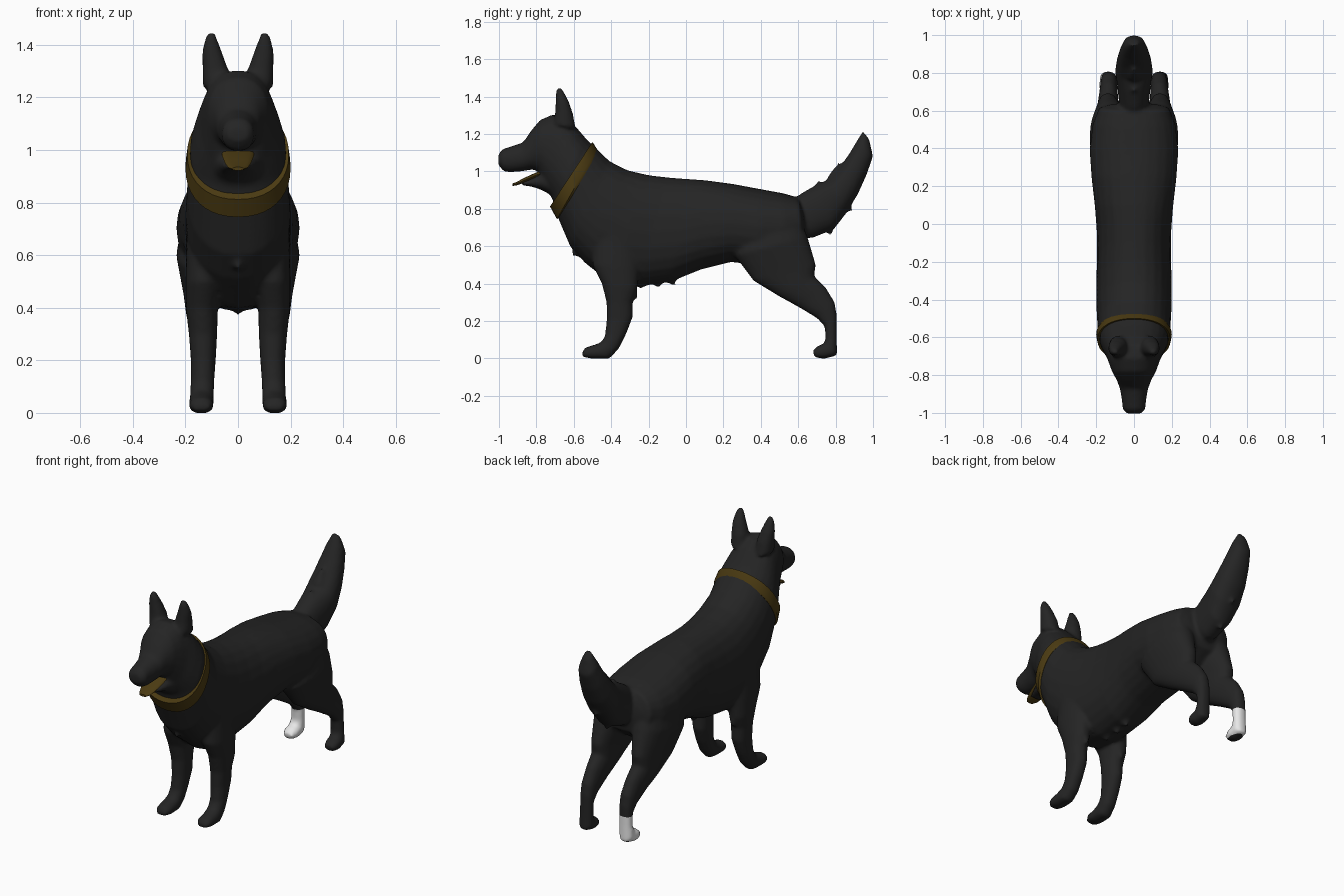
import bpy
import bmesh
from math import sin, cos, pi, copysign
from mathutils import Vector

cube = bpy.data.objects.get("Cube")
if cube:
    bpy.data.objects.remove(cube, do_unlink=True)


def make_material(name, colour):
    mat = bpy.data.materials.new(name)
    mat.use_nodes = True
    rgba = (*colour, 1.0)
    mat.diffuse_color = rgba
    mat.node_tree.nodes["Principled BSDF"].inputs["Base Color"].default_value = rgba
    return mat


black = make_material("black coat", (0.018, 0.018, 0.018))
white = make_material("white sock", (0.8, 0.8, 0.8))
gold = make_material("dark gold", (0.07, 0.043, 0.006))


def loft(bm, sections, side=1, sides=24, power=0.9):
    """Skin sections given as: upper y, z, lower y, z, half width, centre x."""
    rings = []
    for uy, uz, ly, lz, half, *centre in sections:
        upper, lower = Vector((0, uy, uz)), Vector((0, ly, lz))
        mid, arm = (upper + lower) / 2, (upper - lower) / 2
        mid.x = side * (centre[0] if centre else 0)
        ring = []
        for i in range(sides):
            c, s = cos(2 * pi * i / sides), sin(2 * pi * i / sides)
            c, s = (copysign(abs(v) ** power, v) for v in (c, s))
            ring.append(bm.verts.new(mid + arm * c + Vector((half * s, 0, 0))))
        rings.append(ring)
    faces = [bm.faces.new(rings[0]), bm.faces.new(rings[-1])]
    for a, b in zip(rings, rings[1:]):
        for i in range(sides):
            j = (i + 1) % sides
            faces.append(bm.faces.new((a[i], a[j], b[j], b[i])))
    bmesh.ops.recalc_face_normals(bm, faces=faces)


def tuft(bm, root, tip, radius, x=0.0):
    """A pointed lock of fur in the side plane."""
    root, tip = Vector(root), Vector(tip)
    along = (tip - root).normalized()
    across = Vector((-along.y, along.x))
    rows = []
    for centre, size in ((root, radius), (tip, radius * 0.15)):
        a, b = centre + across * size, centre - across * size
        rows.append((a.x, a.y, b.x, b.y, size, abs(x)))
    loft(bm, rows, side=copysign(1, x), sides=10)


def make_object(name, bm, materials):
    mesh = bpy.data.meshes.new(name)
    bm.to_mesh(mesh)
    bm.free()
    for mat in materials:
        mesh.materials.append(mat)
    obj = bpy.data.objects.new(name, mesh)
    bpy.context.collection.objects.link(obj)
    return obj


def select_only(obj):
    bpy.ops.object.select_all(action="DESELECT")
    obj.select_set(True)
    bpy.context.view_layer.objects.active = obj


torso = [
    (-.53, 1.17, -.72, .87, .175),
    (-.48, 1.125, -.69, .765, .19),
    (-.41, 1.055, -.62, .6, .195),
    (-.31, 1.005, -.54, .51, .2),
    (-.2, .98, -.4, .4, .2),
    (-.1, .968, -.25, .385, .195),
    (0, .96, -.08, .41, .197),
    (.1, .953, .08, .475, .207),
    (.25, .933, .24, .515, .225),
    (.4, .905, .38, .5, .235),
    (.52, .883, .53, .52, .22),
    (.6, .86, .63, .6, .185),
    (.625, .8, .64, .68, .12),
]
head = [
    (-.53, 1.17, -.70, .83, .185),
    (-.59, 1.24, -.73, .88, .165),
    (-.64, 1.29, -.755, .92, .145),
    (-.71, 1.305, -.775, .96, .13),
    (-.78, 1.275, -.79, 1.0, .115),
    (-.83, 1.215, -.82, 1.01, .092),
    (-.87, 1.155, -.88, 1.0, .074),
    (-.93, 1.135, -.94, .995, .064),
    (-.985, 1.118, -.975, 1.0, .06),
    (-1.004, 1.085, -1.003, 1.035, .04),
]
jaw = [
    (-.74, 1.02, -.7, .86, .1),
    (-.79, .985, -.77, .9, .075),
    (-.84, .957, -.83, .92, .055),
    (-.88, .942, -.88, .925, .035),
]
tail = [
    (.56, .84, .6, .64, .07),
    (.62, .885, .68, .645, .08),
    (.7, .93, .79, .69, .09),
    (.76, .955, .86, .78, .1),
    (.82, 1.02, .92, .88, .09),
    (.87, 1.09, .965, .98, .075),
    (.915, 1.165, 1.0, 1.08, .055),
    (.945, 1.215, .98, 1.17, .025),
]
ear = [
    (-.71, 1.25, -.59, 1.23, .05, .083),
    (-.7, 1.31, -.605, 1.31, .048, .087),
    (-.697, 1.37, -.625, 1.37, .038, .098),
    (-.695, 1.42, -.645, 1.41, .026, .102),
    (-.69, 1.45, -.665, 1.445, .012, .102),
]
front_leg = [
    (-.5, .66, -.25, .7, .075, .12),
    (-.5, .5, -.25, .48, .07, .13),
    (-.45, .4, -.26, .37, .06, .137),
    (-.425, .3, -.285, .3, .054, .133),
    (-.425, .2, -.285, .22, .048, .132),
    (-.433, .12, -.32, .13, .045, .135),
    (-.455, .085, -.36, .05, .045, .137),
    (-.5, .07, -.41, -.002, .047, .14),
    (-.54, .057, -.5, -.002, .047, .14),
    (-.556, .03, -.553, .008, .032, .14),
]
hind_leg = [
    (.28, .72, .6, .78, .09, .12),
    (.26, .55, .65, .65, .105, .13),
    (.36, .415, .695, .5, .07, .138),
    (.5, .33, .685, .44, .06, .138),
    (.6, .275, .75, .375, .05, .135),
    (.7, .215, .795, .3, .044, .133),
    (.742, .17, .806, .23, .04, .133),
    (.746, .1, .806, .12, .04, .135),
    (.735, .078, .808, .015, .043, .138),
    (.705, .067, .74, -.002, .045, .14),
    (.68, .045, .685, .005, .032, .14),
]

# Coat: torso, head, jaw, tail and mirrored limbs
bm = bmesh.new()
for part in (torso, head, jaw, tail):
    loft(bm, part)
for side in (1, -1):
    for part in (ear, front_leg, hind_leg):
        loft(bm, part, side)
    # Elbow fringe
    tuft(bm, (-.31, .42), (-.26, .32), .045, side * .13)

# Fringe locks on chest and tail
for root, tip in (((-.2, .44), (-.25, .375)), ((-.15, .44), (-.15, .375)),
                  ((-.1, .45), (-.06, .39)), ((-.55, .58), (-.61, .555)),
                  ((.71, .87), (.71, .95)), ((.8, .96), (.82, 1.045)),
                  ((.74, .73), (.78, .66)), ((.83, .83), (.89, .79))):
    tuft(bm, root, tip, .045)
coat = make_object("coat", bm, (black, white))

# Fuse the parts into one smooth skin
remesh = coat.modifiers.new("fuse", "REMESH")
remesh.mode = "VOXEL"
remesh.voxel_size = 0.011
smooth = coat.modifiers.new("soften", "SMOOTH")
smooth.factor = 0.5
smooth.iterations = 5
select_only(coat)
for name in ("fuse", "soften"):
    bpy.ops.object.modifier_apply(modifier=name)

# White sock on the right hind foot, with a dark sole
SOCK_TOP, SOLE = 0.17, 0.012
bm = bmesh.new()
bm.from_mesh(coat.data)


def on_foot(v):
    return v.x < 0 and v.y > 0.64 and v.z < 0.3


for height in (SOCK_TOP, SOLE):
    faces = [f for f in bm.faces if on_foot(f.calc_center_median())]
    geom = set(faces)
    for f in faces:
        geom.update(f.edges)
        geom.update(f.verts)
    bmesh.ops.bisect_plane(bm, geom=list(geom), plane_co=(0, 0, height),
                           plane_no=(0, 0, 1))
for f in bm.faces:
    c = f.calc_center_median()
    f.material_index = int(on_foot(c) and SOLE < c.z < SOCK_TOP)
bm.to_mesh(coat.data)
bm.free()

# Collar: a tilted band, broader at the throat
bm = bmesh.new()
loft(bm, [
    (-.505, 1.145, -.715, .825, .185),
    (-.5, 1.157, -.727, .812, .193),
    (-.478, 1.123, -.69, .745, .2),
    (-.47, 1.105, -.675, .755, .192),
], sides=40)
collar = make_object("collar", bm, (gold,))

# Tongue
bm = bmesh.new()
loft(bm, [
    (-.75, 1.015, -.75, .985, .06),
    (-.81, .99, -.81, .962, .06),
    (-.87, .963, -.87, .938, .05),
    (-.905, .943, -.905, .925, .038),
    (-.928, .935, -.928, .922, .022),
], sides=16)
tongue = make_object("tongue", bm, (gold,))

for obj, angle in ((coat, pi), (collar, 0.7), (tongue, 0.9)):
    select_only(obj)
    bpy.ops.object.shade_smooth_by_angle(angle=angle)
